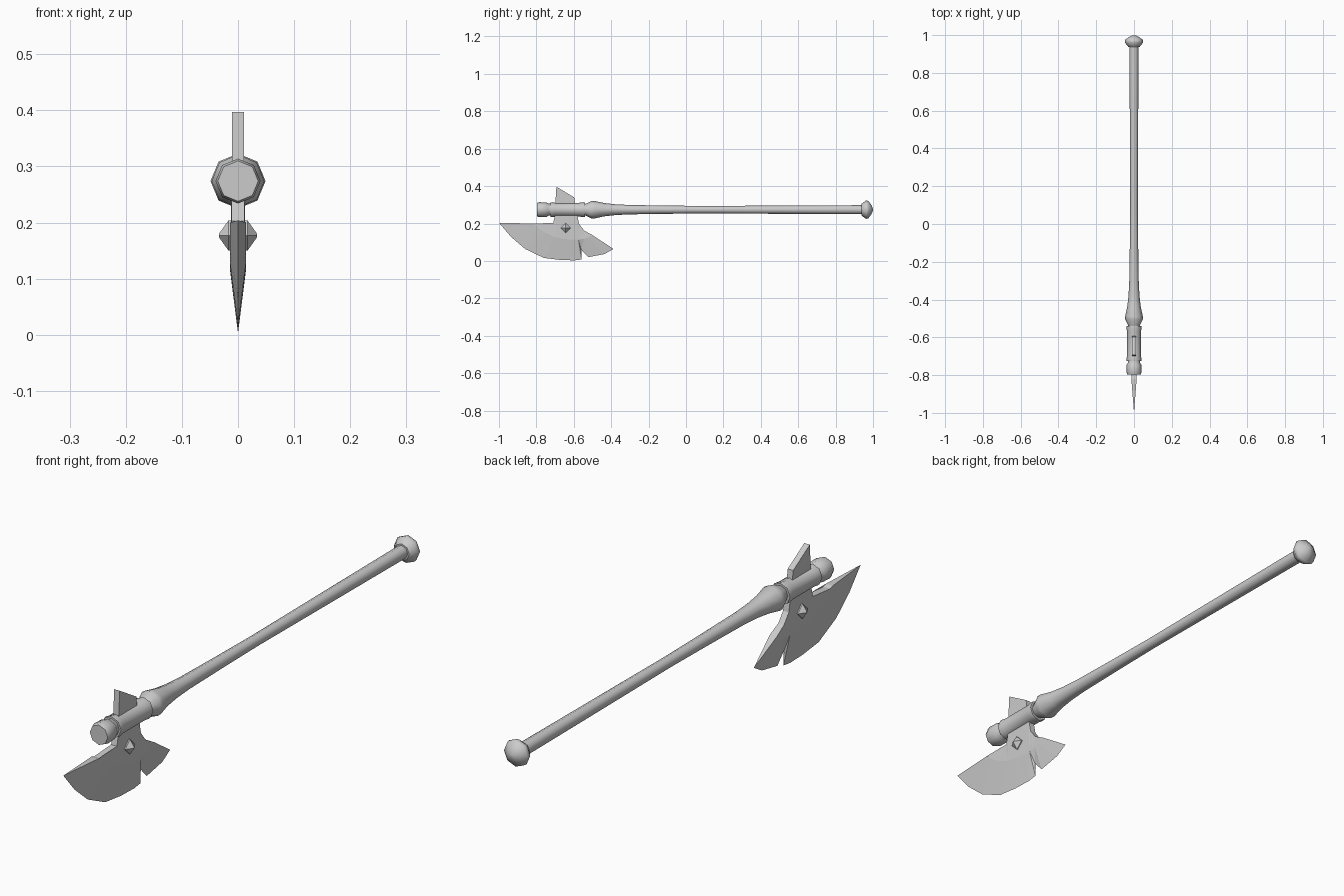
import bpy, bmesh, math

if "Cube" in bpy.data.objects:
    bpy.data.objects.remove(bpy.data.objects["Cube"])

AXIS_Z = 0.274   # height of the shaft axis
SIDES = 8


def add_object(name, bm, smooth=None):
    bmesh.ops.remove_doubles(bm, verts=bm.verts, dist=1e-5)
    bmesh.ops.recalc_face_normals(bm, faces=bm.faces)
    mesh = bpy.data.meshes.new(name)
    bm.to_mesh(mesh)
    bm.free()
    obj = bpy.data.objects.new(name, mesh)
    bpy.context.collection.objects.link(obj)
    if smooth:
        bpy.ops.object.select_all(action='DESELECT')
        obj.select_set(True)
        bpy.context.view_layer.objects.active = obj
        bpy.ops.object.shade_smooth_by_angle(angle=math.radians(smooth))
    return obj


def lathe(name, profile, smooth=50):
    """Turn (y, radius) pairs round the shaft axis; ends are capped."""
    bm = bmesh.new()
    rings = []
    for y, r in profile:
        rings.append([bm.verts.new((r * math.sin(a), y, AXIS_Z + r * math.cos(a)))
                      for a in (2 * math.pi * i / SIDES for i in range(SIDES))])
    for a, b in zip(rings, rings[1:]):
        for i in range(SIDES):
            j = (i + 1) % SIDES
            bm.faces.new((a[i], a[j], b[j], b[i]))
    bm.faces.new(rings[0])
    bm.faces.new(rings[-1])
    return add_object(name, bm, smooth)


def plate(bm, outline):
    """Solid plate from (y, z, half thickness) points, symmetric in x."""
    sides = [[bm.verts.new((s * t, y, z)) for y, z, t in outline] for s in (1, -1)]
    for ring in sides:
        bm.faces.new(ring)
    n = len(outline)
    for i in range(n):
        j = (i + 1) % n
        bm.faces.new((sides[0][i], sides[0][j], sides[1][j], sides[1][i]))
    return sides


# Shaft with flared head end
lathe("handle", [(-0.545, 0.030), (-0.535, 0.032), (-0.505, 0.047), (-0.49, 0.047),
                 (-0.44, 0.036), (-0.38, 0.029), (-0.30, 0.025), (-0.10, 0.022),
                 (0.10, 0.020), (0.50, 0.022), (0.94, 0.024)])

# Pommel
lathe("pommel", [(0.937, 0.030), (0.945, 0.036), (0.962, 0.049),
                 (0.975, 0.047), (0.993, 0.022), (0.999, 0.006)])

# Socket round the shaft and its end cap
lathe("socket", [(-0.725, 0.039), (-0.715, 0.040), (-0.70, 0.037),
                 (-0.57, 0.037), (-0.55, 0.040), (-0.54, 0.039)])
lathe("end_cap", [(-0.797, 0.036), (-0.785, 0.040), (-0.745, 0.039),
                  (-0.735, 0.032), (-0.715, 0.032)])

# Axe blade: thick body plus a bevel running out to the cutting edge
T = 0.014
inner = [(-0.82, 0.200), (-0.79, 0.176), (-0.75, 0.150), (-0.70, 0.128), (-0.65, 0.117),
         (-0.60, 0.113), (-0.575, 0.114), (-0.56, 0.116), (-0.545, 0.118),
         (-0.525, 0.125), (-0.50, 0.138)]
edge = [(-1.00, 0.204), (-0.935, 0.128), (-0.86, 0.064), (-0.76, 0.016), (-0.67, 0.005),
        (-0.595, 0.003), (-0.558, 0.008), (-0.560, 0.060), (-0.523, 0.020),
        (-0.435, 0.037), (-0.388, 0.064)]
neck = [(-0.545, 0.163), (-0.572, 0.198), (-0.585, 0.265), (-0.695, 0.265),
        (-0.710, 0.203), (-0.800, 0.187)]
bm = bmesh.new()
body = [(y, z, T) for y, z in inner] + [(y, z, 0.0115) for y, z in neck[:-1]] \
    + [(neck[-1][0], neck[-1][1], T)]
# keep the upper edge stepped behind the long tip
body[-1] = (-0.805, 0.195, T)
right, left = plate(bm, body)
tip = [bm.verts.new((0, y, z)) for y, z in edge]
n = len(inner)
old = bm.faces.get
for i in range(n - 1):
    wall = bm.faces.get((right[i], right[i + 1], left[i + 1], left[i]))
    bm.faces.remove(wall)
    for ring in (right, left):
        bm.faces.new((ring[i], ring[i + 1], tip[i + 1], tip[i]))
for k in (0, n - 1):
    bm.faces.new((right[k], left[k], tip[k]))
bmesh.ops.triangulate(bm, faces=bm.faces[:])
add_object("axe_blade", bm)

# Back spike
bm = bmesh.new()
plate(bm, [(y, z, 0.011) for y, z in
           [(-0.70, 0.285), (-0.693, 0.397), (-0.598, 0.340), (-0.590, 0.285)]])
add_object("back_spike", bm)

# Diamond studs on both cheeks
bm = bmesh.new()
for s in (1, -1):
    base, top = [[bm.verts.new((s * x, -0.643 + r * math.cos(a), 0.177 + r * math.sin(a)))
                  for a in (math.pi / 2 * i for i in range(4))]
                 for x, r in ((0.010, 0.027), (0.034, 0.003))]
    inner_ring = [bm.verts.new((s * 0.017, v.co.y, v.co.z)) for v in base]
    for a, b in ((base, inner_ring), (inner_ring, top)):
        for i in range(4):
            j = (i + 1) % 4
            bm.faces.new((a[i], a[j], b[j], b[i]))
    bm.faces.new(base)
    bm.faces.new(top)
add_object("studs", bm)
